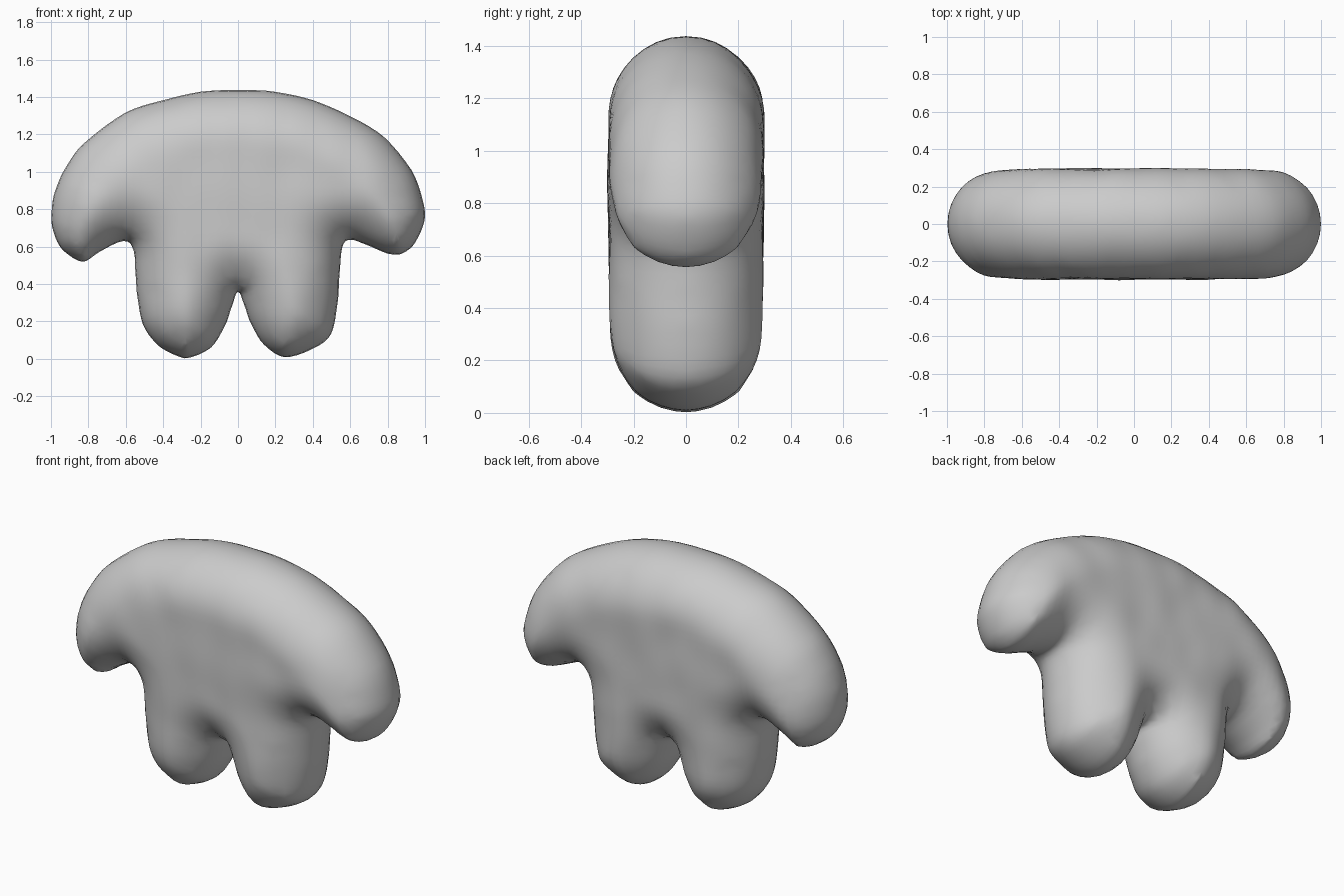
import bpy, bmesh, math
from mathutils import Vector, noise
from mathutils.geometry import delaunay_2d_cdt, intersect_point_line

if "Cube" in bpy.data.objects:
    bpy.data.objects.remove(bpy.data.objects["Cube"])

DEPTH, ROUND = 0.295, 0.30   # half thickness and edge rounding radius

# Outline of the body in the x-z plane, clockwise from the top
outline = [(0, 1.44), (.2, 1.43), (.4, 1.385), (.6, 1.30), (.78, 1.19), (.93, 1.01),
           (.99, .85), (1, .74), (.95, .62), (.88, .56), (.80, .56), (.68, .61),
           (.60, .635), (.56, .6), (.545, .45), (.535, .3), (.50, .13), (.40, .05),
           (.25, .005), (.14, .07), (.07, .18), (.03, .29), (0, .36), (-.03, .28),
           (-.07, .17), (-.14, .06), (-.25, .005), (-.32, .01), (-.43, .07), (-.51, .18),
           (-.54, .33), (-.55, .45), (-.56, .58), (-.61, .63), (-.74, .57), (-.83, .515),
           (-.94, .58), (-.99, .68), (-1, .78), (-.98, .9), (-.92, 1.03), (-.82, 1.16),
           (-.6, 1.32), (-.4, 1.385), (-.2, 1.43)]


def smooth_loop(points, steps):
    """Catmull-Rom curve through a closed loop of points."""
    p = [Vector(c) for c in points]
    n, out = len(p), []
    for i in range(n):
        a, b, c, d = (p[(i + k) % n] for k in (-1, 0, 1, 2))
        for s in range(steps):
            t = s / steps
            out.append(0.5 * (2 * b + (c - a) * t + (2 * a - 5 * b + 4 * c - d) * t * t
                              + (3 * b - a - 3 * c + d) * t ** 3))
    return out


loop = smooth_loop(outline, 4)
count = len(loop)


def edge_distance(q):
    best = 9.0
    for i in range(count):
        a, b = loop[i - 1], loop[i]
        hit, t = intersect_point_line(q, a, b)
        t = max(0.0, min(1.0, t))
        best = min(best, (q - a.lerp(b, t)).length)
    return best


def inside(q):
    odd = False
    for i in range(count):
        a, b = loop[i - 1], loop[i]
        if (a.y > q.y) != (b.y > q.y) and q.x < a.x + (q.y - a.y) * (b.x - a.x) / (b.y - a.y):
            odd = not odd
    return odd


# Inner points: rings close to the rim, then a regular grid
points = list(loop)
for ring in (.005, .02, .045, .08):
    for i in range(count):
        t = (loop[(i + 1) % count] - loop[i - 1]).normalized()
        q = loop[i] + Vector((t.y, -t.x)) * ring
        if inside(q) and edge_distance(q) > ring * 0.93:
            points.append(q)
for i in range(-25, 26):
    for j in range(0, 37):
        q = Vector((i * 0.04, j * 0.04))
        if inside(q) and edge_distance(q) > 0.105:
            points.append(q)
edges = [(i, (i + 1) % count) for i in range(count)]
flat, _, tris, *_ = delaunay_2d_cdt(points, edges, [], 1, 1e-5)

# Inflate the flat shape to a rounded front and back that share the rim
bm = bmesh.new()
front, back = [], []
for q in flat:
    d = edge_distance(q)
    if d < 1e-4:
        v = bm.verts.new((q.x, 0, q.y))
        front.append(v)
        back.append(v)
        continue
    h = DEPTH * math.sqrt(1 - (1 - min(d / ROUND, 1)) ** 2)
    for side, verts in ((-1, front), (1, back)):
        bump = 0.010 * noise.noise(Vector((q.x * 6, side * 5, q.y * 4))) * min(d / 0.1, 1)
        verts.append(bm.verts.new((q.x, side * (h + bump), q.y)))
for tri in tris:
    if all(front[k] is back[k] for k in tri):
        continue
    bm.faces.new([front[k] for k in tri])
    bm.faces.new([back[k] for k in reversed(tri)])
bmesh.ops.recalc_face_normals(bm, faces=bm.faces)

mesh = bpy.data.meshes.new("body")
bm.to_mesh(mesh)
bm.free()
body = bpy.data.objects.new("body", mesh)
bpy.context.collection.objects.link(body)

# Soften creases where limbs meet the torso
soften = body.modifiers.new("soften", 'SMOOTH')
soften.factor, soften.iterations = 0.5, 3

# Plain grey clay
clay = bpy.data.materials.new("clay grey")
clay.diffuse_color = (0.6, 0.6, 0.6, 1)
clay.use_nodes = True
clay.node_tree.nodes["Principled BSDF"].inputs["Base Color"].default_value = clay.diffuse_color
mesh.materials.append(clay)

bpy.context.view_layer.objects.active = body
body.select_set(True)
bpy.ops.object.shade_smooth()
